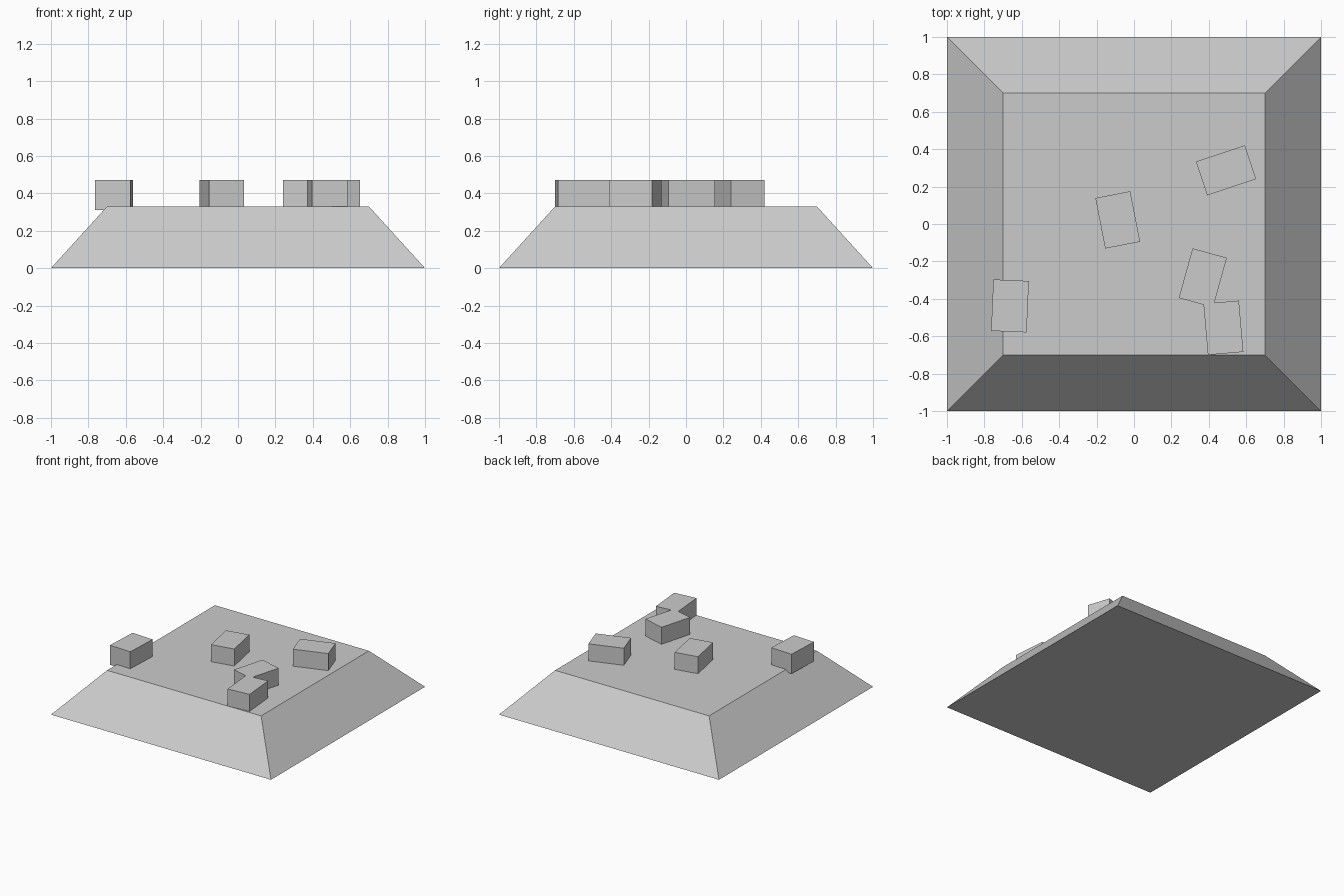
import bpy
from math import radians

if "Cube" in bpy.data.objects:
    bpy.data.objects.remove(bpy.data.objects["Cube"])

stone = bpy.data.materials.new("grey_stone")
stone.diffuse_color = (0.6, 0.6, 0.6, 1)
stone.use_nodes = True
stone.node_tree.nodes["Principled BSDF"].inputs["Base Color"].default_value = stone.diffuse_color


def block(name, x, y, angle, size=(0.19, 0.275, 0.16), z=0.39):
    """Flat-faced box turned about the vertical axis."""
    bpy.ops.mesh.primitive_cube_add(size=1, location=(x, y, z),
                                    rotation=(0, 0, radians(angle)))
    ob = bpy.context.object
    ob.name = name
    ob.scale = size
    bpy.ops.object.transform_apply(location=False, rotation=False, scale=True)
    ob.data.materials.append(stone)
    return ob


# Sloped platform: box with its top drawn in
platform = block("platform", 0, 0, 0, (2, 2, 0.33), 0.165)
for v in platform.data.vertices:
    if v.co.z > 0:
        v.co.x *= 0.7
        v.co.y *= 0.7

# Separate blocks scattered on the top
block("left_block", -0.663, -0.438, -2.5)
block("centre_block", -0.087, 0.022, 11)
block("back_block", 0.492, 0.287, 108.5)

# Two overlapping blocks merged into one
pair = block("joined_blocks", 0.368, -0.288, -15.5)
cutter = block("joined_blocks_helper", 0.478, -0.555, 5)
merge = pair.modifiers.new("merge", 'BOOLEAN')
merge.operation = 'UNION'
merge.solver = 'EXACT'
merge.object = cutter
bpy.context.view_layer.objects.active = pair
bpy.ops.object.modifier_apply(modifier=merge.name)
bpy.data.objects.remove(cutter)
